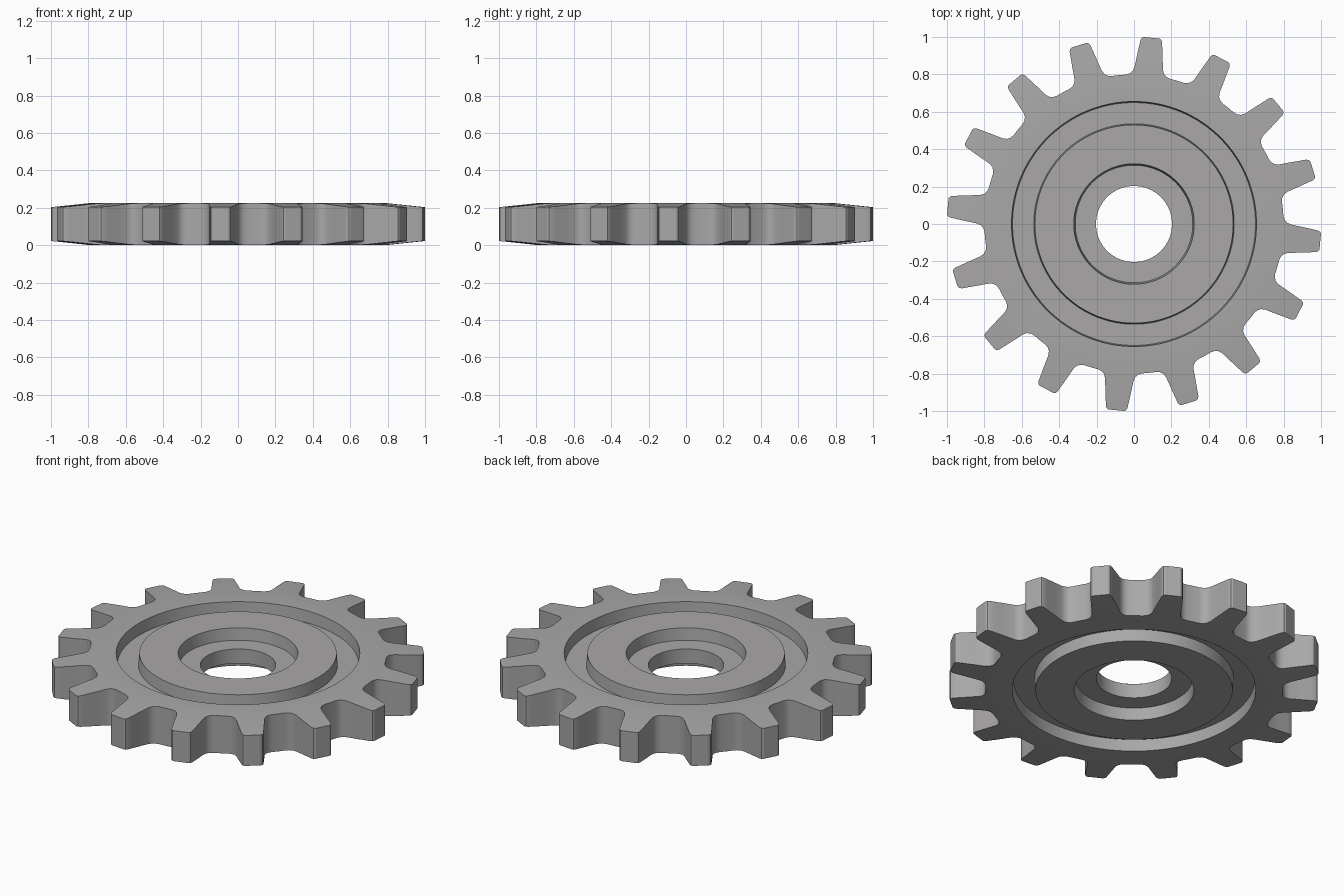
import bpy, bmesh, math

if "Cube" in bpy.data.objects:
    bpy.data.objects.remove(bpy.data.objects["Cube"])

TEETH = 16
H = 0.225          # full thickness
OFFSET = -5.4      # angle of the first tooth, degrees

# half tooth outline as (radius, degrees from tooth centre)
half = [(1.0, 0), (1.001, 2.4), (0.996, 3.0), (0.983, 3.4), (0.96, 3.65), (0.90, 4.4),
        (0.84, 5.2), (0.818, 5.9), (0.805, 7.1), (0.80, 8.6), (0.80, 11.25)]
tooth = [(r, -a) for r, a in reversed(half[1:])] + half[:-1]
outline = [(r, math.radians(OFFSET + a + i * 360 / TEETH))
           for i in range(TEETH) for r, a in tooth]


def drop(r):
    # teeth thin slightly towards their tips
    return 0.022 * max(0.0, (r - 0.79) / 0.21)


bm = bmesh.new()


def loop(radius, depth):
    """Closed loop; radius and depth may depend on the outline radius."""
    out = []
    for r, a in outline:
        rr = radius(r)
        out.append(bm.verts.new((rr * math.cos(a), rr * math.sin(a), depth(rr))))
    return out


# groove, web and hub recess section: (radius, depth below the face)
section = [(0.655, 0), (0.649, 0.068), (0.536, 0.068), (0.53, 0),
           (0.322, 0), (0.314, 0.07), (0.203, 0.07)]


def side(top):
    z = (lambda d: H - d) if top else (lambda d: d)
    loops = [loop(lambda r: r, lambda r: z(drop(r))),
             loop(lambda r: 0.79, lambda r: z(0))]
    for rad, dep in section:
        loops.append(loop(lambda r, q=rad: q, lambda r, d=dep: z(d)))
    return loops


# one closed ring: over the top, through the bore, back along the underside
rings = side(True) + side(False)[::-1]
n = len(outline)
for k in range(len(rings)):
    a, b = rings[k], rings[(k + 1) % len(rings)]
    for i in range(n):
        j = (i + 1) % n
        bm.faces.new((a[i], a[j], b[j], b[i]))
bmesh.ops.recalc_face_normals(bm, faces=bm.faces)

mesh = bpy.data.meshes.new("gear_wheel")
bm.to_mesh(mesh)
bm.free()
gear = bpy.data.objects.new("gear_wheel", mesh)
bpy.context.collection.objects.link(gear)

# plain grey metal
mat = bpy.data.materials.new("grey_metal")
mat.diffuse_color = (0.40, 0.39, 0.39, 1)
mat.use_nodes = True
mat.node_tree.nodes["Principled BSDF"].inputs["Base Color"].default_value = mat.diffuse_color
mesh.materials.append(mat)

bpy.context.view_layer.objects.active = gear
gear.select_set(True)
bpy.ops.object.shade_smooth_by_angle(angle=math.radians(28))
